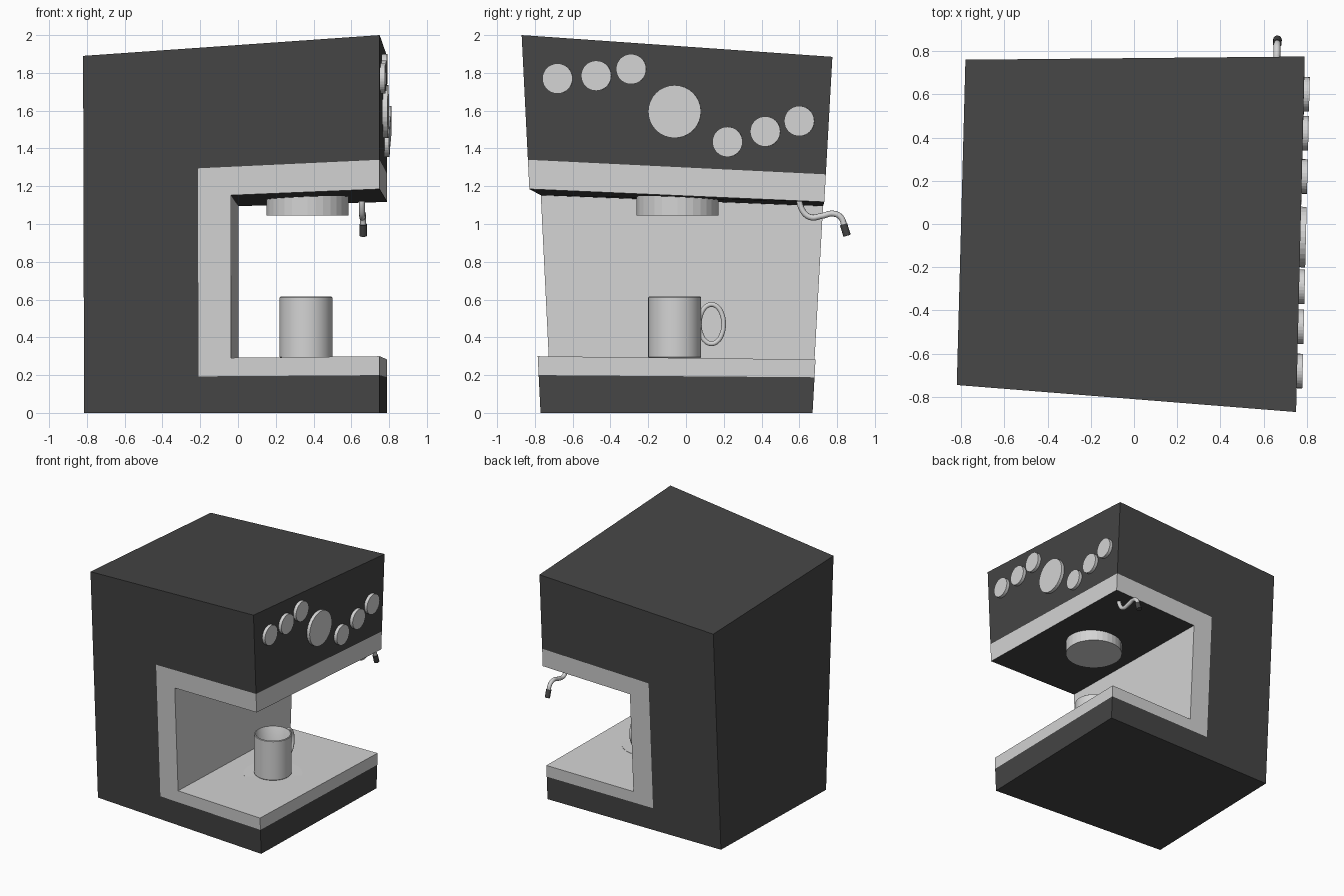
import bpy, bmesh, math
from mathutils import Vector

cube = bpy.data.objects.get("Cube")
if cube:
    bpy.data.objects.remove(cube, do_unlink=True)


def material(name, value):
    m = bpy.data.materials.new(name)
    m.use_nodes = True
    colour = (value, value, value, 1)
    m.diffuse_color = colour
    m.node_tree.nodes["Principled BSDF"].inputs["Base Color"].default_value = colour
    return m


dark = material("charcoal", 0.06)
light = material("light_grey", 0.66)


def add_object(name, data, *mats):
    ob = bpy.data.objects.new(name, data)
    bpy.context.collection.objects.link(ob)
    for m in mats:
        data.materials.append(m)
    return ob


def mesh_object(name, bm, *mats):
    bmesh.ops.recalc_face_normals(bm, faces=bm.faces)
    mesh = bpy.data.meshes.new(name)
    bm.to_mesh(mesh)
    bm.free()
    return add_object(name, mesh, *mats)


def cylinder(name, start, end, radius, mat, sides=32):
    start, end = Vector(start), Vector(end)
    axis = end - start
    bm = bmesh.new()
    bmesh.ops.create_cone(bm, cap_ends=True, segments=sides, radius1=radius,
                          radius2=radius, depth=axis.length)
    ob = mesh_object(name, bm, mat)
    ob.location = (start + end) / 2
    ob.rotation_mode = 'QUATERNION'
    ob.rotation_quaternion = axis.to_track_quat('Z', 'Y')
    return ob


def smooth(ob):
    bpy.ops.object.select_all(action='DESELECT')
    ob.select_set(True)
    bpy.context.view_layer.objects.active = ob
    bpy.ops.object.shade_smooth_by_angle(angle=math.radians(40))


# The housing is a skewed box: unit coordinates are blended between its corners
bottom = [Vector(c) for c in ((-.815, -.655, 0), (.75, -.77, 0), (-.78, .66, 0), (.79, .67, 0))]
top = [Vector(c) for c in ((-.82, -.745, 1.89), (.75, -.87, 2), (-.78, .76, 1.81), (.79, .775, 1.885))]


def skew(u, v, w):
    def layer(c):
        return c[0].lerp(c[1], u).lerp(c[2].lerp(c[3], u), v)
    return layer(bottom).lerp(layer(top), w)


def skewed_prism(name, profile, *mats):
    bm = bmesh.new()
    near, far = [[bm.verts.new(skew(u, v, w)) for u, w in profile] for v in (0, 1)]
    bm.faces.new(near)
    bm.faces.new(far)
    n = len(profile)
    for i in range(n):
        j = (i + 1) % n
        bm.faces.new((near[i], near[j], far[j], far[i]))
    return mesh_object(name, bm, *mats)


# Dark housing and the light liner around its opening
back, wall = .387, .498
low, floor, ceiling, high = .1, .15, .5925, .67
skewed_prism("housing", [(0, 0), (1, 0), (1, low), (back, low), (back, high),
                         (1, high), (1, 1), (0, 1)], dark)
liner = skewed_prism("opening_liner", [(back, low), (1, low), (1, floor), (wall, floor),
                                       (wall, ceiling), (1, ceiling), (1, high), (back, high)],
                     light, dark)
for face in liner.data.polygons:
    # Underside of the upper part is dark
    if face.normal.z < -.9 and face.center.z > 1:
        face.material_index = 1

# Buttons and dial on the control face
slope = .04 / 1.64
buttons = [(-.68, 1.77), (-.475, 1.785), (-.29, 1.82), (.22, 1.435), (.42, 1.49), (.6, 1.545)]


def face_disc(name, y, z, radius):
    centre = Vector((.771 + slope * y, y, z))
    out = Vector((1, -slope, 0)) * .026
    cylinder(name, centre - out, centre + out, radius, light)


for i, (y, z) in enumerate(buttons):
    face_disc(f"button_{i + 1}", y, z, .08)
face_disc("main_dial", -.06, 1.595, .14)

# Brew head under the ceiling and drip plate in the floor
cylinder("brew_head", (.368, -.045, 1.045), (.368, -.045, 1.2), .217, light)
cylinder("drip_plate", (.36, -.06, .275), (.36, -.06, .289), .22, light)

# Hollow cup, turned around its axis
outer, inner, base, rim = .14, .127, .288, .615
outline = [(0, base), (outer - .008, base), (outer, base + .008), (outer, rim - .004),
           (outer - .004, rim), (inner + .003, rim), (inner, rim - .004),
           (inner, base + .02), (0, base + .02)]
bm = bmesh.new()
points = [bm.verts.new((r, 0, z)) for r, z in outline]
edges = [bm.edges.new(pair) for pair in zip(points, points[1:])]
bmesh.ops.spin(bm, geom=points + edges, cent=(0, 0, 0), axis=(0, 0, 1),
               angle=math.tau, steps=48)
bmesh.ops.remove_doubles(bm, verts=bm.verts, dist=.0005)
cup = mesh_object("cup", bm, light)
cup.location = (.36, -.06, 0)
smooth(cup)


def tube(name, path, radius, mat, closed=False):
    curve = bpy.data.curves.new(name, 'CURVE')
    curve.dimensions = '3D'
    curve.bevel_depth = radius
    curve.bevel_resolution = 3
    curve.use_fill_caps = True
    spline = curve.splines.new('BEZIER')
    spline.bezier_points.add(len(path) - 1)
    spline.use_cyclic_u = closed
    spline.resolution_u = 6
    for point, co in zip(spline.bezier_points, path):
        point.co = co
        point.handle_left_type = point.handle_right_type = 'AUTO'
    return add_object(name, curve, mat)


# Cup handle: an oval ring set into the cup wall
angles = [i * math.tau / 12 for i in range(12)]
tube("cup_handle", [(.36, .135 + .064 * math.cos(a), .47 + .104 * math.sin(a))
                    for a in angles], .013, light, True)

# Steam wand with dark nozzle
tube("steam_wand", [(.655, .6, 1.16), (.656, .608, 1.09), (.658, .655, 1.037),
                    (.66, .72, 1.043), (.661, .78, 1.055), (.662, .82, 1.035),
                    (.663, .84, .985)], .016, light)
cylinder("wand_nozzle", (.663, .834, .998), (.664, .853, .938), .02, dark, 16)
